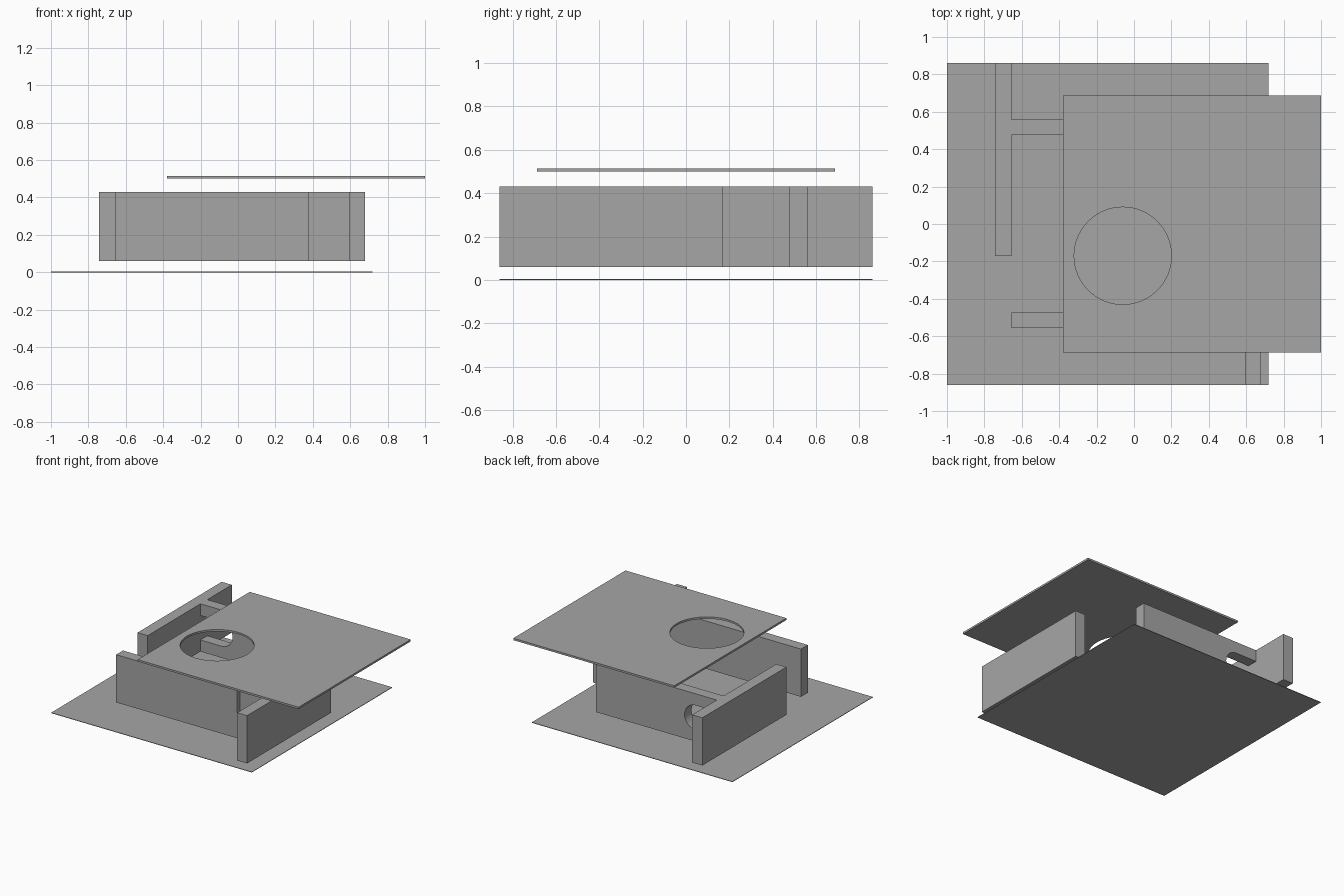
import bpy
import math

default_cube = bpy.data.objects.get("Cube")
if default_cube:
    bpy.data.objects.remove(default_cube, do_unlink=True)

GREY = (0.38, 0.38, 0.38, 1.0)
grey = bpy.data.materials.new("plain_grey")
grey.use_nodes = True
grey.diffuse_color = GREY
grey.node_tree.nodes["Principled BSDF"].inputs["Base Color"].default_value = GREY


def box(name, x, y, z):
    """Box spanning the given (low, high) ranges."""
    spans = (x, y, z)
    bpy.ops.mesh.primitive_cube_add(size=1, location=[(a + b) / 2 for a, b in spans])
    obj = bpy.context.object
    obj.name = name
    obj.scale = [b - a for a, b in spans]
    bpy.ops.object.transform_apply(location=False, rotation=False, scale=True)
    obj.data.materials.append(grey)
    return obj


def cylinder(name, centre, radius, depth, rotation=(0, 0, 0)):
    bpy.ops.mesh.primitive_cylinder_add(vertices=64, radius=radius, depth=depth,
                                        location=centre, rotation=rotation)
    obj = bpy.context.object
    obj.name = name
    obj.data.materials.append(grey)
    return obj


def cut(target, cutter):
    """Subtract the cutter from the target, then discard it."""
    cutter.hide_render = True
    mod = target.modifiers.new("cut", 'BOOLEAN')
    mod.operation = 'DIFFERENCE'
    mod.solver = 'EXACT'
    mod.object = cutter
    bpy.context.view_layer.objects.active = target
    bpy.ops.object.modifier_apply(modifier=mod.name)
    bpy.data.objects.remove(cutter, do_unlink=True)


def smooth(obj):
    bpy.ops.object.select_all(action='DESELECT')
    obj.select_set(True)
    bpy.context.view_layer.objects.active = obj
    bpy.ops.object.shade_smooth_by_angle(angle=math.radians(30))


WALL_Z = (0.06, 0.43)
INNER_LEFT, INNER_RIGHT, WALL_END = -0.655, 0.595, 0.38

# Thin base sheet
box("base_sheet", (-1, 0.72), (-0.86, 0.86), (0, 0.004))

# Side walls, staggered along the depth
box("right_side_wall", (-0.742, INNER_LEFT), (-0.17, 0.86), WALL_Z)
box("left_side_wall", (INNER_RIGHT, 0.68), (-0.86, 0.17), WALL_Z)

# Front wall with a thinner tongue reaching the side wall
box("front_wall", (INNER_LEFT, WALL_END), (-0.557, -0.473), WALL_Z)
box("front_wall_tongue", (WALL_END, INNER_RIGHT), (-0.517, -0.473), WALL_Z)

# Back wall with a round-ended slot open at one end
back_wall = box("back_wall", (INNER_LEFT, WALL_END), (0.475, 0.56), WALL_Z)
slot_radius, slot_z, slot_x = 0.095, 0.245, -0.475
cut(back_wall, box("slot_cutter", (-0.8, slot_x), (0.4, 0.65),
                   (slot_z - slot_radius, slot_z + slot_radius)))
cut(back_wall, cylinder("slot_end_cutter", (slot_x, 0.52, slot_z), slot_radius,
                        0.3, (math.pi / 2, 0, 0)))
smooth(back_wall)

# Raised lid with a round opening
lid = box("lid", (-0.38, 1), (-0.687, 0.687), (0.5, 0.515))
cut(lid, cylinder("lid_hole_cutter", (-0.06, -0.17, 0.5), 0.26, 0.2))
smooth(lid)
